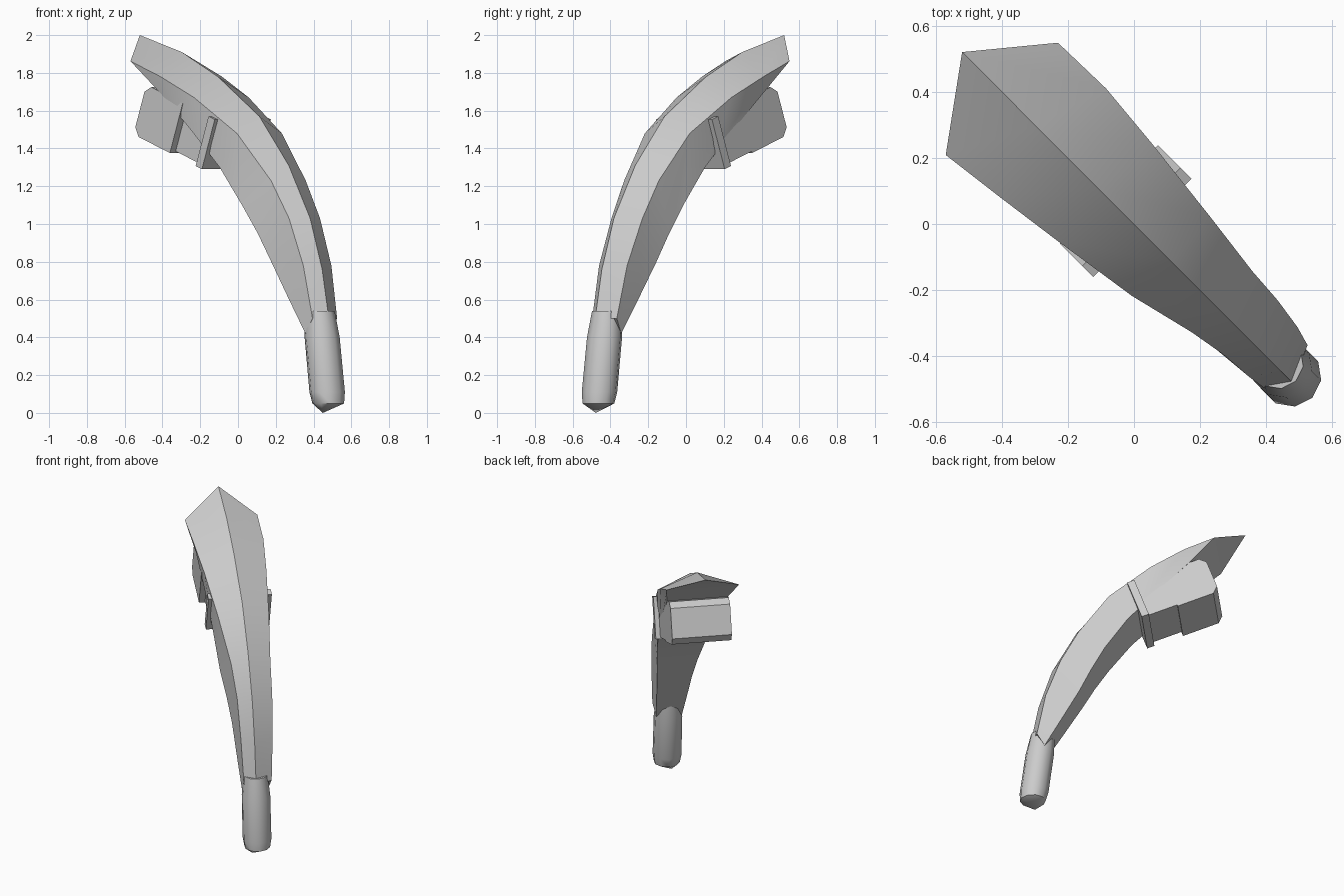
import bpy, bmesh, math
from mathutils import Vector, Matrix

cube = bpy.data.objects.get("Cube")
if cube:
    bpy.data.objects.remove(cube, do_unlink=True)

grey = bpy.data.materials.new("plain_grey")
grey.use_nodes = True
colour = (0.6, 0.6, 0.6, 1)
grey.diffuse_color = colour
grey.node_tree.nodes["Principled BSDF"].inputs["Base Color"].default_value = colour

# Diagonal frame: u runs from the foot to the tip, v runs across the arm
R = math.sqrt(0.5)
DIAGONAL = Matrix(((-R, R, 0, 0), (R, R, 0, 0), (0, 0, 1, 0), (0, 0, 0, 1)))


def finish(name, bm, matrix, angle=30):
    bm.transform(matrix)
    bmesh.ops.recalc_face_normals(bm, faces=bm.faces)
    mesh = bpy.data.meshes.new(name)
    bm.to_mesh(mesh)
    bm.free()
    mesh.materials.append(grey)
    ob = bpy.data.objects.new(name, mesh)
    bpy.context.collection.objects.link(ob)
    bpy.ops.object.select_all(action="DESELECT")
    bpy.context.view_layer.objects.active = ob
    ob.select_set(True)
    bpy.ops.object.shade_smooth_by_angle(angle=math.radians(angle))
    return ob


def loft(bm, rings):
    rows = [[bm.verts.new(p) for p in ring] for ring in rings]
    n = len(rows[0])
    for a, b in zip(rows, rows[1:]):
        for i in range(n):
            j = (i + 1) % n
            bm.faces.new((a[i], a[j], b[j], b[i]))
    return rows


# Curved arm with a roofed section: ridge, side edges and a flat underside.
# Side and underside points are (u, half width, z); drift moves them across.
ridge = [(.735, 2.0), (.42, 1.91), (.15, 1.78), (-.16, 1.57),
         (-.38, 1.31), (-.54, 1.03), (-.63, .76), (-.68, .5)]
side = [(.55, .24, 1.862), (.35, .23, 1.78), (.13, .205, 1.67), (-.15, .168, 1.48),
        (-.355, .13, 1.23), (-.47, .116, 1.03), (-.57, .105, .78), (-.63, .092, .5)]
under = [(.37, .2, 1.69), (.17, .185, 1.50), (-.03, .17, 1.30), (-.18, .155, 1.10),
         (-.27, .133, .95), (-.35, .115, .80), (-.47, .1, .60), (-.58, .085, .42)]
drift = [-.015, 0, .005, .01, .022, .028, .024, .02]
bm = bmesh.new()
rows = loft(bm, [[(r[0], 0, r[1]),
                  (s[0], d + s[1], s[2]), (k[0], d / 2 + k[1], k[2]),
                  (k[0], d / 2 - k[1], k[2]), (s[0], d - s[1], s[2])]
                 for r, s, k, d in zip(ridge, side, under, drift)])
top, left, low_left, low_right, right = rows[0]
bm.faces.new((top, left, right))
bm.faces.new((left, low_left, low_right, right))
bm.faces.new(rows[-1])
finish("curved_arm", bm, DIAGONAL)

# Leaning round foot with a blunt point
bm = bmesh.new()
profile = [(.085, .05), (.095, .11), (.094, .4), (.08, .54)]
rings = []
for radius, z in profile:
    centre = -.672 + .13 * z
    rings.append([(centre + radius * math.cos(t), .01 + radius * math.sin(t), z)
                  for t in [math.tau * i / 10 for i in range(10)]])
rows = loft(bm, rings)
tip = bm.verts.new((-.655, -.02, 0))
for i in range(10):
    bm.faces.new((rows[0][i], rows[0][(i + 1) % 10], tip))
bm.faces.new(rows[-1])
finish("foot", bm, DIAGONAL, 40)

# Tilted frame of the box slung below the arm
TILT = DIAGONAL @ Matrix.Translation((.07, 0, 1.29)) @ Matrix.Rotation(math.radians(-20), 4, "Y")


def block(name, low, high, bevel=0):
    low, high = Vector(low), Vector(high)
    bm = bmesh.new()
    bmesh.ops.create_cube(bm, size=1)
    for vert in bm.verts:
        vert.co = Vector(a + (b - a) * (c + .5) for a, b, c in zip(low, high, vert.co))
    if bevel:
        # Chamfer the crosswise edges of the far end
        edges = [e for e in bm.edges
                 if all(v.co.x > high.x - .001 for v in e.verts)
                 and abs(e.verts[0].co.z - e.verts[1].co.z) < .001]
        bmesh.ops.bevel(bm, geom=edges, offset=bevel, segments=1, affect="EDGES")
    finish(name, bm, TILT, 20)


block("bracket_plate", (0, -.2, 0), (.05, .22, .28))
block("box_neck", (.04, -.165, .01), (.28, .19, .275))
block("box_head", (.25, -.205, 0), (.54, .19, .28), .04)
